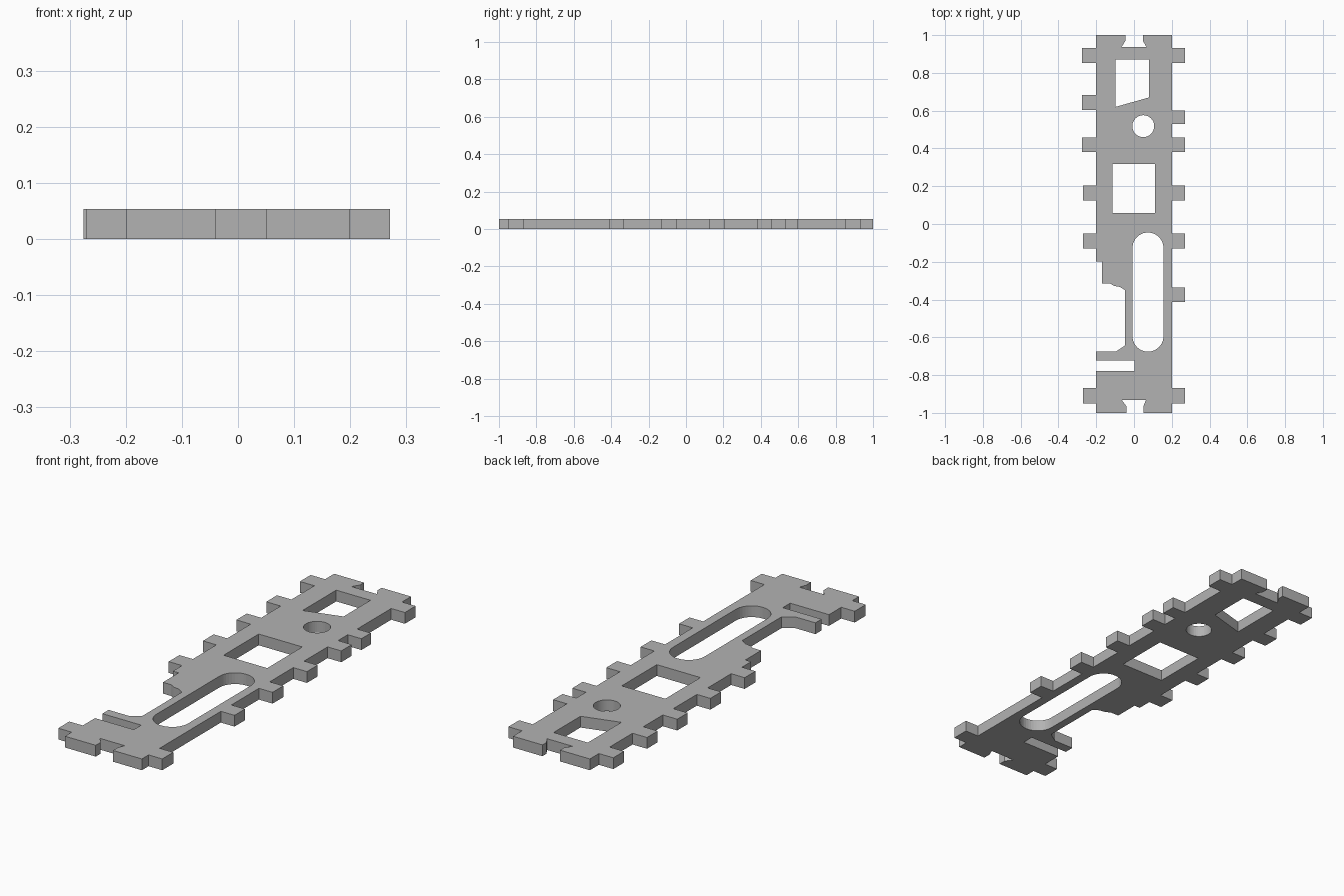
import bpy, bmesh
from math import cos, sin, pi

THICK = 0.053
HALF = 0.2

cube = bpy.data.objects.get("Cube")
if cube:
    bpy.data.objects.remove(cube)

grey = bpy.data.materials.new("plain grey")
grey.use_nodes = True
colour = (0.45, 0.45, 0.45, 1)
grey.diffuse_color = colour
grey.node_tree.nodes["Principled BSDF"].inputs["Base Color"].default_value = colour


def tabs(side, spans, reach):
    """Rectangular edge tabs, given as (start, end) along y."""
    pts = []
    for a, b in spans:
        pts += [(side * HALF, a), (side * reach, a), (side * reach, b), (side * HALF, b)]
    return pts


def arc(cx, cy, r, start, end, steps):
    angles = [start + (end - start) * i / steps for i in range(steps + 1)]
    return [(cx + r * cos(t), cy + r * sin(t)) for t in angles]


# Outline, counter-clockwise from the front left corner
outline = [(-HALF, -1), (-0.04, -1), (-0.04, -0.965), (-0.065, -0.932),
           (0.063, -0.932), (0.05, -0.965), (0.05, -1), (HALF, -1)]
outline += tabs(1, [(-0.95, -0.868), (-0.413, -0.335), (-0.13, -0.05), (0.125, 0.205),
                    (0.38, 0.458), (0.53, 0.6), (0.853, 0.933)], 0.271)
# rear notch
outline += [(HALF, 1), (0.047, 1), (0.047, 0.97), (0.066, 0.937),
            (-0.066, 0.937), (-0.045, 0.97), (-0.045, 1), (-HALF, 1)]
outline += tabs(-1, [(0.933, 0.853), (0.683, 0.603), (0.458, 0.38)], 0.275)
outline += tabs(-1, [(0.205, 0.125), (-0.05, -0.13)], 0.27)
# relief and narrow slit in the left edge
outline += [(-HALF, -0.198), (-0.17, -0.198), (-0.17, -0.315), (-0.127, -0.315),
            (-0.105, -0.328), (-0.075, -0.333), (-0.047, -0.35), (-0.047, -0.643),
            (-0.097, -0.676), (-HALF, -0.676), (-HALF, -0.722), (0.002, -0.722),
            (0.002, -0.777), (-HALF, -0.777)]
outline += tabs(-1, [(-0.868, -0.95)], 0.27)

# Openings
angled_window = [(-0.098, 0.87), (0.08, 0.87), (0.08, 0.67), (-0.098, 0.62)]
square_window = [(-0.115, 0.318), (0.112, 0.318), (0.112, 0.057), (-0.115, 0.057)]
round_hole = arc(0.049, 0.518, 0.058, 0, 2 * pi, 40)[:-1]
long_slot = arc(0.074, -0.127, 0.082, 0, pi, 20) + arc(0.074, -0.594, 0.082, pi, 2 * pi, 20)

# Flat plate filled between the outline and the openings
curve = bpy.data.curves.new("plate_profile", "CURVE")
curve.dimensions = "2D"
curve.fill_mode = "BOTH"
curve.extrude = THICK / 2
for loop in (outline, angled_window, square_window, round_hole, long_slot):
    spline = curve.splines.new("POLY")
    spline.points.add(len(loop) - 1)
    for point, (x, y) in zip(spline.points, loop):
        point.co = (x, y, 0, 1)
    spline.use_cyclic_u = True
profile = bpy.data.objects.new("plate_profile", curve)
bpy.context.collection.objects.link(profile)
bpy.context.view_layer.update()
mesh = bpy.data.meshes.new_from_object(profile.evaluated_get(bpy.context.evaluated_depsgraph_get()))
bpy.data.objects.remove(profile)

# Weld into one solid standing on the ground
bm = bmesh.new()
bm.from_mesh(mesh)
bmesh.ops.remove_doubles(bm, verts=bm.verts, dist=0.0002)
bmesh.ops.recalc_face_normals(bm, faces=bm.faces)
bmesh.ops.translate(bm, verts=bm.verts, vec=(0, 0, THICK / 2))
for f in bm.faces:
    f.smooth = False
    f.material_index = 0
bm.to_mesh(mesh)
bm.free()
mesh.name = "slotted_plate"
mesh.materials.clear()
mesh.materials.append(grey)
plate = bpy.data.objects.new("slotted_plate", mesh)
bpy.context.collection.objects.link(plate)
